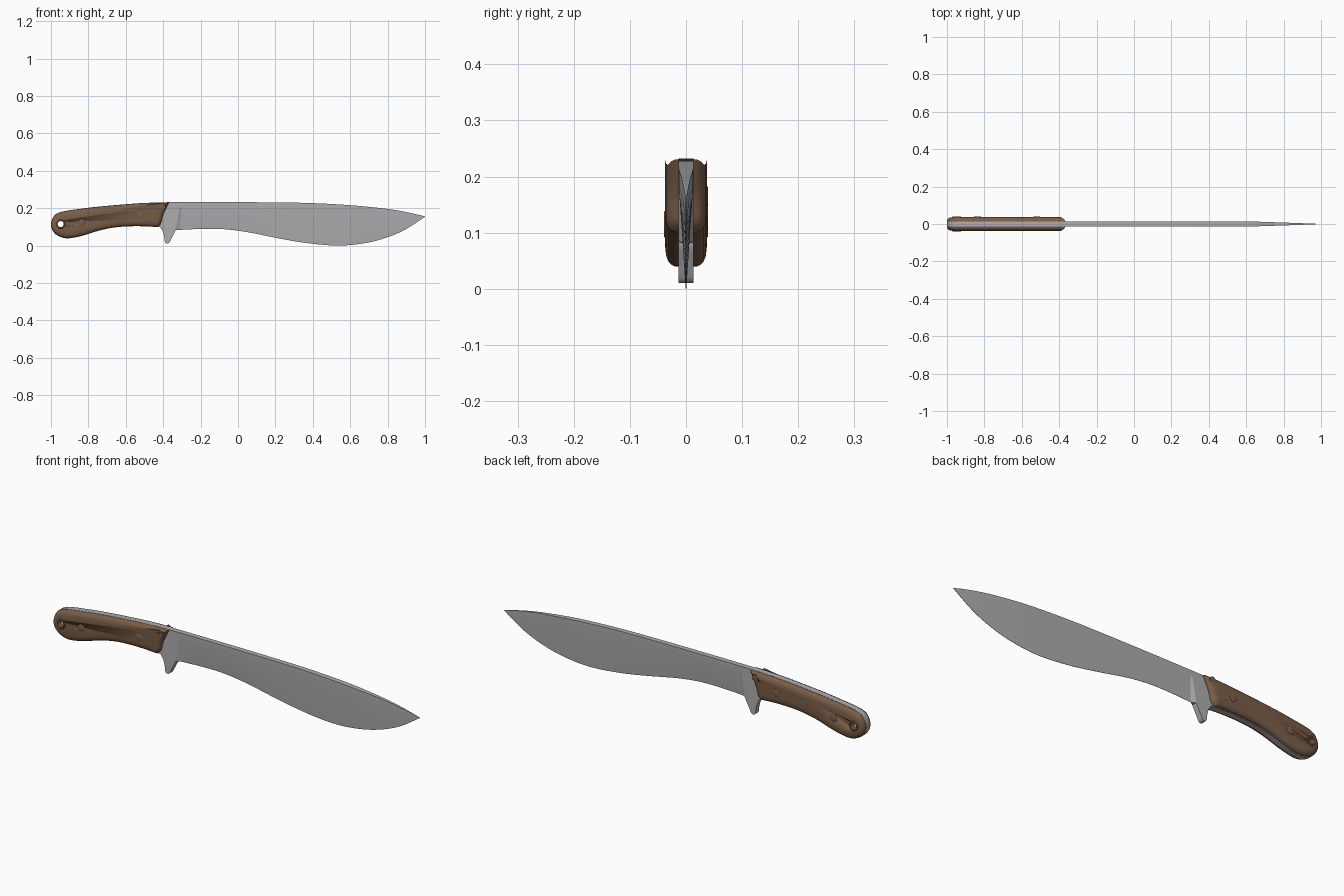
import bpy, bmesh, math
from mathutils import Vector

if "Cube" in bpy.data.objects:
    bpy.data.objects.remove(bpy.data.objects["Cube"])


def material(name, col):
    m = bpy.data.materials.new(name)
    m.diffuse_color = (*col, 1)
    m.use_nodes = True
    m.node_tree.nodes["Principled BSDF"].inputs["Base Color"].default_value = m.diffuse_color
    return m


steel = material("grey steel", (0.42, 0.42, 0.43))
wood = material("brown handle", (0.19, 0.11, 0.063))


def spline(pts, n=6):
    """Catmull-Rom curve through 2D points."""
    p = [Vector(q) for q in pts]
    p = [2 * p[0] - p[1]] + p + [2 * p[-1] - p[-2]]
    out = []
    for a, b, c, d in zip(p, p[1:], p[2:], p[3:]):
        for k in range(n):
            t = k / n
            out.append(0.5 * (2 * b + (c - a) * t + (2 * a - 5 * b + 4 * c - d) * t * t
                              + (3 * b - a - 3 * c + d) * t ** 3))
    return out + [p[-2]]


def height_at(curve, x):
    for a, b in zip(curve, curve[1:]):
        if x <= b.x:
            return a.y + (b.y - a.y) * (x - a.x) / (b.x - a.x)
    return curve[-1].y


def inset(loop, d):
    """Move a counter-clockwise outline inward by d."""
    out = []
    for i, p in enumerate(loop):
        e1 = (p - loop[i - 1]).normalized()
        e2 = (loop[(i + 1) % len(loop)] - p).normalized()
        n1, n2 = Vector((-e1.y, e1.x)), Vector((-e2.y, e2.x))
        out.append(p + (n1 + n2) * d / max(0.5, 1 + n1.dot(n2)))
    return out


def loft(name, rings, mat, angle=35, tube=False):
    """Skin closed rings; cap the ends, or join last to first for a tube."""
    bm = bmesh.new()
    vs = [[bm.verts.new(c) for c in r] for r in rings]
    n = len(vs[0])
    for a, b in zip(vs, vs[1:] + (vs[:1] if tube else [])):
        for i in range(n):
            j = (i + 1) % n
            bm.faces.new((a[i], a[j], b[j], b[i]))
    if not tube:
        bm.faces.new(vs[0])
        bm.faces.new(vs[-1])
    bmesh.ops.recalc_face_normals(bm, faces=bm.faces)
    me = bpy.data.meshes.new(name)
    bm.to_mesh(me)
    bm.free()
    me.materials.append(mat)
    ob = bpy.data.objects.new(name, me)
    bpy.context.collection.objects.link(ob)
    bpy.ops.object.select_all(action='DESELECT')
    bpy.context.view_layer.objects.active = ob
    ob.select_set(True)
    bpy.ops.object.shade_smooth_by_angle(angle=math.radians(angle))
    return ob


def at(loop, y):
    return [(p.x, y, p.y) for p in loop]


def circle(cx, cz, r, y, n=24):
    return [(cx + r * math.cos(2 * math.pi * k / n), y,
             cz + r * math.sin(2 * math.pi * k / n)) for k in range(n)]


T = 0.013            # half thickness of the steel
HOLE = (-0.948, 0.115)

# Shared handle outline: belly to the tail, then along the back
belly = [(-0.58, 0.104), (-0.66, 0.098), (-0.74, 0.082), (-0.81, 0.06),
         (-0.87, 0.045), (-0.92, 0.04), (-0.965, 0.055), (-0.993, 0.085),
         (-0.999, 0.12), (-0.985, 0.155), (-0.965, 0.172), (-0.925, 0.184),
         (-0.84, 0.196), (-0.74, 0.208), (-0.55, 0.224)]
grip = spline([(-0.43, 0.1), (-0.5, 0.104)] + belly + [(-0.45, 0.229), (-0.369, 0.231)], 4)
grip.reverse()       # now runs tip side of back -> tail -> belly
front = spline([(-0.43, 0.1), (-0.412, 0.12), (-0.4, 0.165), (-0.369, 0.231)], 4)[1:-1]
outline = grip + front

# Cutter for the lanyard hole
cutter = loft("hole_cutter", [circle(*HOLE, 0.016, -0.1), circle(*HOLE, 0.016, 0.1)], steel)
cutter.hide_render = True
cutter.hide_set(True)


def drill(ob):
    m = ob.modifiers.new("hole", 'BOOLEAN')
    m.operation, m.object, m.solver = 'DIFFERENCE', cutter, 'EXACT'


# Full tang with finger guard and ricasso
guard = spline([(-0.417, 0.099), (-0.402, 0.075), (-0.394, 0.045), (-0.39, 0.018),
                (-0.38, 0.011), (-0.368, 0.015), (-0.355, 0.04), (-0.334, 0.08)], 3)
tang = inset(grip, -0.001) + guard + [Vector((-0.334, 0.232))]
drill(loft("tang_and_guard", [at(tang, -T), at(tang, T)], steel))

# Blade: flat spine band, long bevel down to the edge, plunge at the guard
spine = spline([(-0.4, 0.232), (-0.1, 0.2325), (0.2, 0.231), (0.4, 0.227), (0.6, 0.216),
                (0.8, 0.196), (0.92, 0.175), (1.0, 0.156)])
edge = spline([(-0.4, 0.08), (-0.33, 0.083), (-0.2, 0.089), (-0.08, 0.088), (0.05, 0.072),
               (0.2, 0.042), (0.35, 0.016), (0.5, 0.001), (0.62, 0.005), (0.75, 0.029),
               (0.88, 0.078), (1.0, 0.154)])
xs = [-0.335, -0.312] + [-0.29 + 1.29 * k / 48 for k in range(49)]
rings = []
for i, x in enumerate(xs):
    s, e = height_at(spine, x), height_at(edge, x)
    t = T * min(1, max(0.03, (1 - x) / 0.36)) ** 0.9
    te = T if i == 0 else min(t, 0.0006)
    b = s - min(0.029, 0.3 * (s - e))
    xb = x + (0.023 if i < 2 else 0) * (i == 0) + (0.01 if i == 1 else 0)
    rings.append([(xb, -t, s), (xb, -t, b), (x, -te, e), (x, te, e), (xb, t, b), (xb, t, s)])
# root the blade inside the ricasso
rings.insert(0, [(-0.345, y, z) for _, y, z in rings[0]])
loft("blade", rings, steel, 12)

# Rounded grip scales, lanyard ring and rivets on both sides
profile = [(0, T), (0.0005, 0.02), (0.004, 0.027), (0.01, 0.032), (0.02, 0.0355), (0.034, 0.037)]
for side, word in ((-1, "front"), (1, "back")):
    drill(loft("grip_scale_" + word,
               [at(inset(outline, d), side * y) for d, y in profile], wood, 50))
    loft("lanyard_ring_" + word,
         [circle(*HOLE, r, side * y) for r, y in
          ((0.016, 0.014), (0.025, 0.014), (0.025, 0.037), (0.022, 0.0395), (0.016, 0.0395))],
         wood, tube=True)
    top = 0.0395 if side > 0 else 0.0378
    for k, (cx, cz) in enumerate(((-0.52, 0.163), (-0.836, 0.125))):
        loft("rivet_%s_%d" % (word, k),
             [circle(cx, cz, r, side * y) for r, y in
              ((0.02, 0.02), (0.02, top - 0.0015), (0.017, top))], wood)
